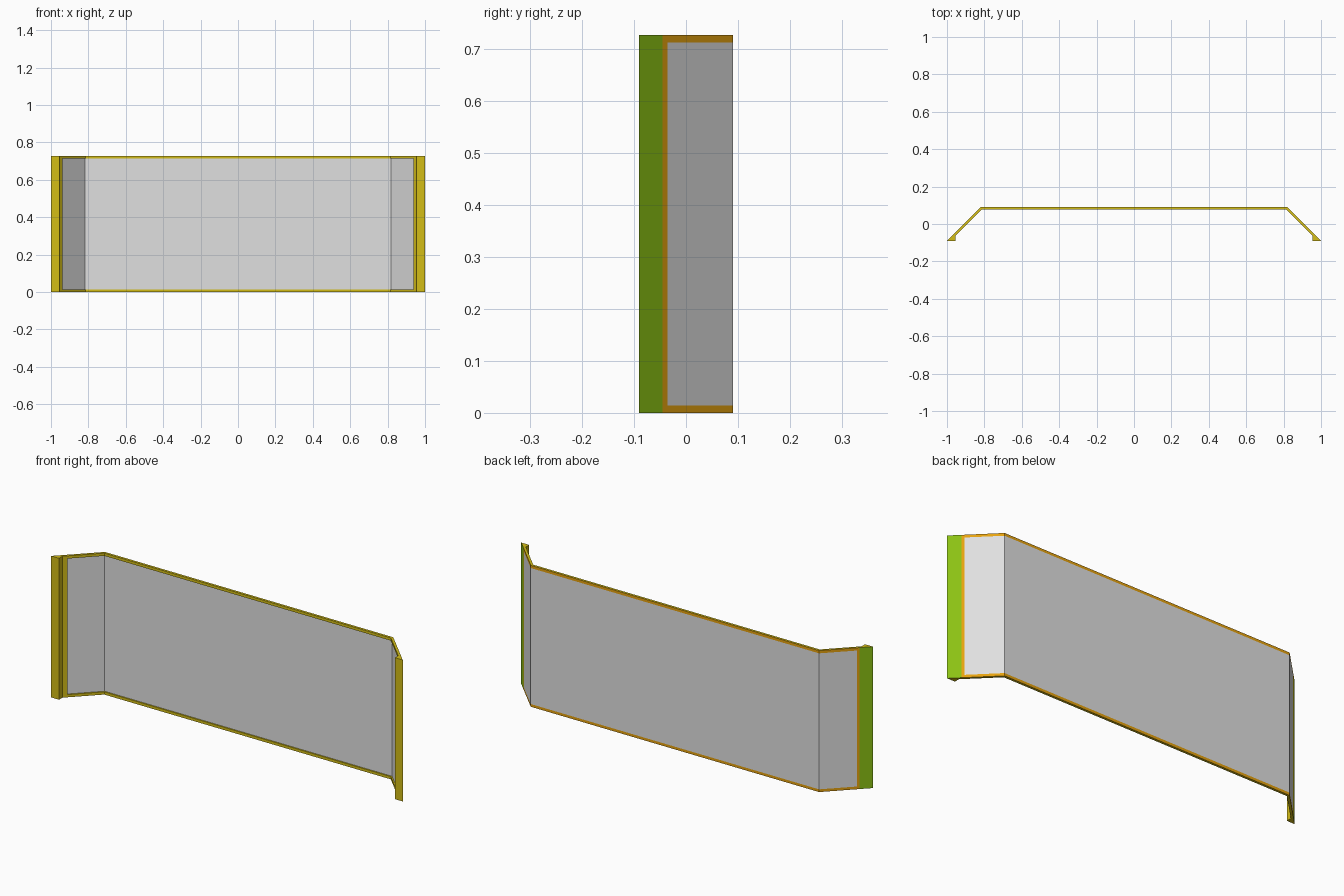
import bpy
import bmesh
from mathutils import Vector

cube = bpy.data.objects.get("Cube")
if cube:
    bpy.data.objects.remove(cube, do_unlink=True)

HEIGHT, RAIL = 0.727, 0.014
BACK, FRONT = 0.09, -0.09
THICK, GLASS = 0.0125, 0.006
BEND = 0.82                      # half width of the flat middle
LIP, EDGE = 0.955, 0.946         # flange inner side, panel side edge


def material(name, rgb):
    def linear(c):
        c /= 255
        return c / 12.92 if c < 0.04 else ((c + 0.055) / 1.055) ** 2.4
    mat = bpy.data.materials.new(name)
    mat.use_nodes = True
    colour = [linear(c) for c in rgb] + [1]
    mat.diffuse_color = colour
    mat.node_tree.nodes["Principled BSDF"].inputs["Base Color"].default_value = colour
    return mat


yellow = material("olive yellow", (212, 189, 22))
orange = material("orange", (245, 173, 16))
green = material("green", (140, 194, 19))
grey = material("light grey", (224, 224, 224))


def outer(x):
    """Point on the sloping outer side."""
    return Vector((x, BACK - (x - BEND)))


def inner(x, depth):
    """Point on the same slope, moved inward by depth."""
    return outer(x) - Vector((depth, depth)) * 0.5 ** 0.5


def prism(name, outline, z0, z1, mats, rule=None):
    bm = bmesh.new()
    face = bm.faces.new([bm.verts.new((p[0], p[1], z0)) for p in outline])
    out = bmesh.ops.extrude_face_region(bm, geom=[face])
    verts = [v for v in out["geom"] if isinstance(v, bmesh.types.BMVert)]
    bmesh.ops.translate(bm, verts=verts, vec=(0, 0, z1 - z0))
    bmesh.ops.recalc_face_normals(bm, faces=bm.faces)
    if rule:
        for f in bm.faces:
            f.material_index = rule(f)
    mesh = bpy.data.meshes.new(name)
    bm.to_mesh(mesh)
    bm.free()
    for m in mats:
        mesh.materials.append(m)
    obj = bpy.data.objects.new(name, mesh)
    bpy.context.collection.objects.link(obj)
    return obj


def band(depth):
    """Closed plan outline of the bent sheet with the given thickness."""
    bend_in = Vector((BEND - depth * 0.414, BACK - depth))
    half = [inner(EDGE, depth), outer(EDGE), Vector((BEND, BACK))]
    mirror = [Vector((-p.x, p.y)) for p in reversed(half)]
    return half + mirror + [Vector((-bend_in.x, bend_in.y)), bend_in]


def frame_rule(f):
    """Outer side orange, flange outside green, everything else yellow."""
    if f.normal.y < 0.3:
        return 0
    return 2 if f.calc_center_median().y < outer(LIP).y else 1


frame = [yellow, orange, green]

# Bent panel, flush with the outer side
prism("panel", band(GLASS), RAIL, HEIGHT - RAIL, [grey])

# Rails along the bottom and top
prism("bottom_rail", band(THICK), 0, RAIL, frame, frame_rule)
prism("top_rail", band(THICK), HEIGHT - RAIL, HEIGHT, frame, frame_rule)

# End posts with their front flanges
lip_y = BACK + BEND - THICK * 2 ** 0.5 - LIP
post = [(1, FRONT), (LIP, FRONT), (LIP, lip_y), inner(EDGE, THICK),
        outer(EDGE), outer(LIP)]
for side, sign in (("left", 1), ("right", -1)):
    prism(side + "_post", [(sign * p[0], p[1]) for p in post], 0, HEIGHT,
          frame, frame_rule)
